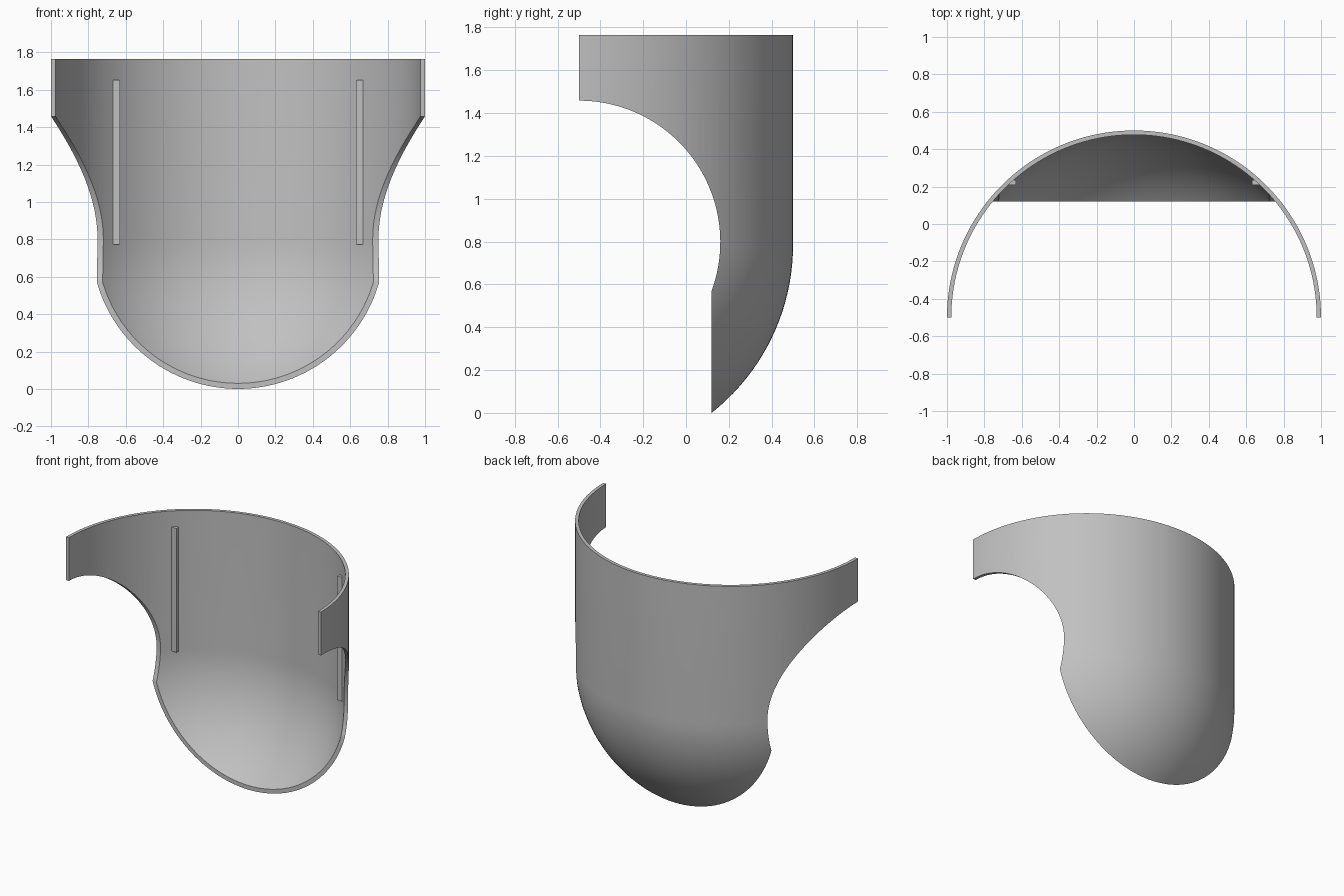
import bpy, bmesh, math
from math import sin, cos, pi

if "Cube" in bpy.data.objects:
    bpy.data.objects.remove(bpy.data.objects["Cube"], do_unlink=True)

AXIS_Y = -0.5            # vertical axis of the shell
OUTER, INNER = 1.0, 0.977
DOME_Z, TOP_Z = 0.785, 1.765

grey = bpy.data.materials.new("light grey")
grey.use_nodes = True
colour = (0.53, 0.53, 0.53, 1)
grey.diffuse_color = colour
grey.node_tree.nodes["Principled BSDF"].inputs["Base Color"].default_value = colour


def add_object(name, bm):
    bmesh.ops.recalc_face_normals(bm, faces=bm.faces)
    mesh = bpy.data.meshes.new(name)
    bm.to_mesh(mesh)
    bm.free()
    mesh.materials.append(grey)
    obj = bpy.data.objects.new(name, mesh)
    bpy.context.collection.objects.link(obj)
    return obj


def wall_profile(radius, steps=24, sweep=math.radians(62)):
    """Straight wall running down into a round dome."""
    pts = [(radius, TOP_Z)]
    for i in range(steps + 1):
        a = sweep * i / steps
        pts.append((radius * cos(a), DOME_Z - radius * sin(a)))
    return pts


# Shell: closed wall profile spun through half a turn
bm = bmesh.new()
profile = wall_profile(OUTER) + wall_profile(INNER)[::-1]
verts = [bm.verts.new((r, AXIS_Y, z)) for r, z in profile]
face = bm.faces.new(verts)
bmesh.ops.spin(bm, geom=[face], cent=(0, AXIS_Y, 0), axis=(0, 0, 1),
               angle=pi, steps=80)
bmesh.ops.remove_doubles(bm, verts=bm.verts, dist=1e-5)
shell = add_object("curved_shell", bm)

# Cutter: round side opening and flat lower front, as one prism along x
CUT_Y, CUT_R, CUT_Z = 0.12, 0.66, 0.798
end = -math.acos((CUT_Y - AXIS_Y) / CUT_R)
outline = [(-1, -0.5), (-1, CUT_Z + CUT_R)]
for i in range(65):
    a = pi / 2 + (end - pi / 2) * i / 64
    outline.append((AXIS_Y + CUT_R * cos(a), CUT_Z + CUT_R * sin(a)))
outline.append((CUT_Y, -0.5))
bm = bmesh.new()
face = bm.faces.new([bm.verts.new((-1.5, y, z)) for y, z in outline])
side = bmesh.ops.extrude_face_region(bm, geom=[face])["geom"]
bmesh.ops.translate(bm, vec=(3, 0, 0),
                    verts=[v for v in side if isinstance(v, bmesh.types.BMVert)])
cutter = add_object("opening_cutter", bm)
cutter.hide_render = True

cut = shell.modifiers.new("opening", "BOOLEAN")
cut.operation = "DIFFERENCE"
cut.solver = "EXACT"
cut.object = cutter
bpy.ops.object.select_all(action="DESELECT")
bpy.context.view_layer.objects.active = shell
shell.select_set(True)
bpy.ops.object.modifier_apply(modifier="opening")
bpy.data.objects.remove(cutter, do_unlink=True)
bpy.ops.object.shade_smooth_by_angle(angle=math.radians(30))

# Slim upright strips on the inside wall
for name, sign in (("left_strip", 1), ("right_strip", -1)):
    bm = bmesh.new()
    bmesh.ops.create_cube(bm, size=1)
    bmesh.ops.scale(bm, vec=(0.038, 0.025, 0.88), verts=bm.verts)
    bmesh.ops.translate(bm, vec=(sign * 0.649, 0.222, 1.212), verts=bm.verts)
    add_object(name, bm)
